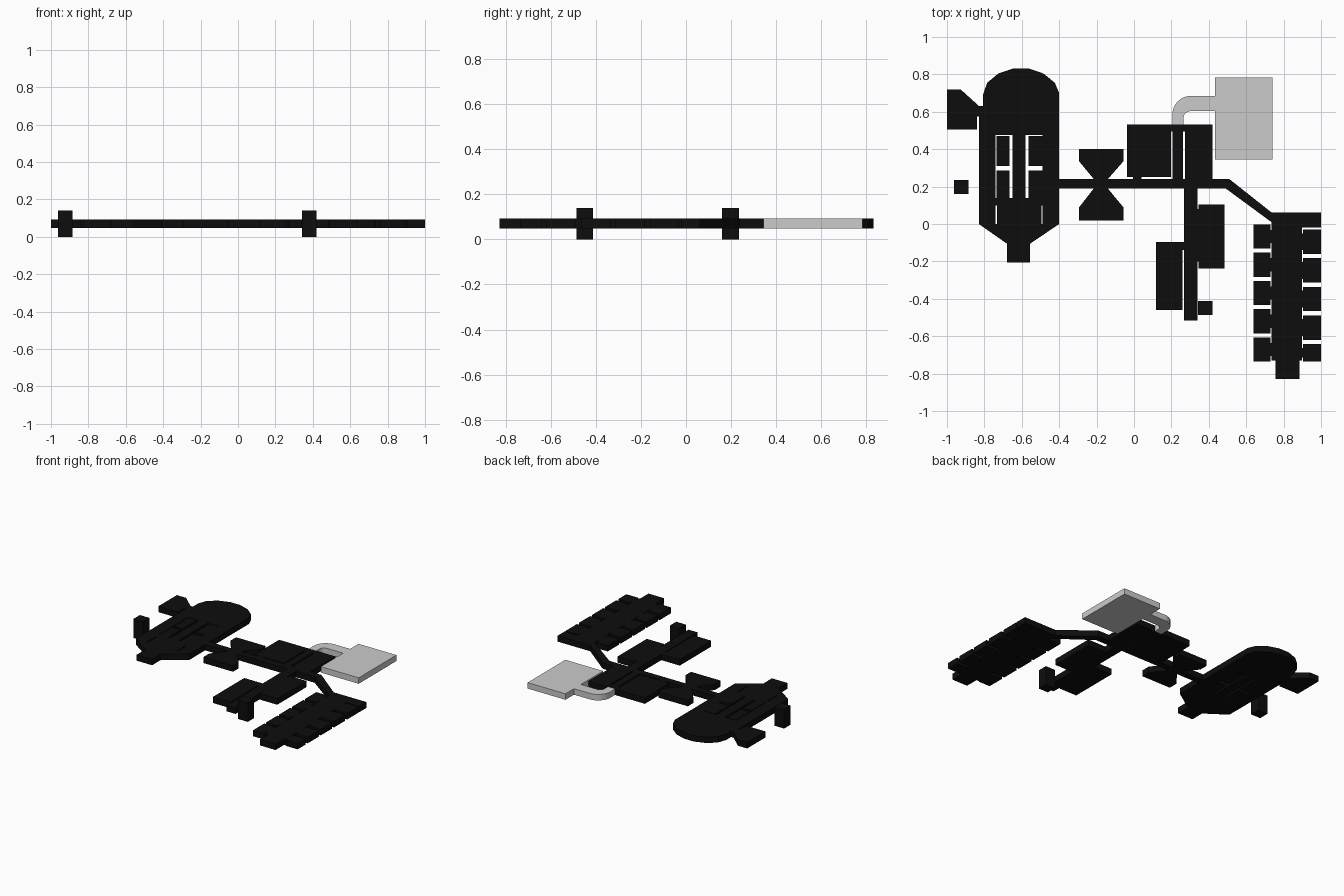
import bpy, bmesh, math

Z0, Z1 = 0.048, 0.092          # common slab thickness
black = bpy.data.materials.new("near_black")
black.diffuse_color = (0.004, 0.004, 0.004, 1)


def plate(name, pts, z0=Z0, z1=Z1, mat=black):
    """Extrude a flat outline into a slab."""
    bm = bmesh.new()
    face = bm.faces.new([bm.verts.new((x, y, z0)) for x, y in pts])
    ext = bmesh.ops.extrude_face_region(bm, geom=[face])
    for v in ext["geom"]:
        if isinstance(v, bmesh.types.BMVert):
            v.co.z = z1
    bmesh.ops.recalc_face_normals(bm, faces=bm.faces)
    me = bpy.data.meshes.new(name)
    bm.to_mesh(me)
    bm.free()
    if mat:
        me.materials.append(mat)
    ob = bpy.data.objects.new(name, me)
    bpy.context.collection.objects.link(ob)
    return ob


def box(name, x0, x1, y0, y1, z0=Z0, z1=Z1, mat=black):
    return plate(name, [(x0, y0), (x1, y0), (x1, y1), (x0, y1)], z0, z1, mat)


# Left hall: domed end, two side wings, tapered foot
plate("hall_dome", [(-0.83, 0.475), (-0.40, 0.475), (-0.40, 0.70), (-0.423, 0.755),
                    (-0.485, 0.805), (-0.565, 0.832), (-0.645, 0.832), (-0.725, 0.805),
                    (-0.785, 0.755), (-0.808, 0.69), (-0.808, 0.63), (-0.83, 0.63)])
box("hall_left_wing", -0.83, -0.74, 0, 0.475)
box("hall_right_wing", -0.488, -0.40, 0, 0.475)
plate("hall_foot", [(-0.83, 0), (-0.68, -0.105), (-0.555, -0.105), (-0.40, 0)])
box("hall_entry", -0.68, -0.555, -0.205, -0.105)

# Cells inside the hall
box("hall_spine", -0.65, -0.58, 0.14, 0.475)
for side, x0, x1 in (("left", -0.735, -0.665), ("right", -0.565, -0.488)):
    box(f"upper_cell_{side}", x0, x1, 0.31, 0.47)
    box(f"lower_cell_{side}", x0, x1, 0.14, 0.285)
box("cell_passage", -0.74, -0.488, 0.10, 0.14)
box("hall_lower_room", -0.733, -0.495, 0, 0.10)

# Side annex and the two tall blocks
plate("annex", [(-1, 0.505), (-0.84, 0.505), (-0.84, 0.575), (-0.83, 0.575),
                (-0.83, 0.632), (-0.925, 0.718), (-1, 0.718)])
box("tall_block_left", -0.963, -0.885, 0.16, 0.235, 0, 0.14)
box("tall_block_right", 0.342, 0.42, -0.486, -0.412, 0, 0.14)

# Main corridor with its bend
plate("main_corridor", [(-0.40, 0.19), (0.49, 0.19), (0.735, 0.01),
                        (0.735, 0.062), (0.51, 0.24), (-0.40, 0.24)])

# Hourglass rooms above and below the corridor
for name, s in (("flared_room_upper", 1), ("flared_room_lower", -1)):
    plate(name, [(-0.215, 0.215 + s * 0.025), (-0.14, 0.215 + s * 0.025), (-0.055, 0.212 + s * 0.125),
                 (-0.055, 0.21 + s * 0.19), (-0.295, 0.21 + s * 0.19), (-0.295, 0.212 + s * 0.125)])

# Central rooms
box("central_room_left", -0.038, 0.198, 0.25, 0.532)
box("central_room_link", -0.005, 0.04, 0.24, 0.25)
box("central_passage", 0.207, 0.262, 0.24, 0.495)
box("central_passage_head", 0.198, 0.274, 0.495, 0.532)
box("central_room_right", 0.274, 0.42, 0.25, 0.532)
box("central_right_link", 0.274, 0.42, 0.24, 0.25)

# Grey room and curved tube
N = 8
angles = [math.pi - math.pi / 2 * i / N for i in range(N + 1)]
outer = [(0.305 + 0.10 * math.cos(a), 0.585 + 0.10 * math.sin(a)) for a in angles]
inner = [(0.305 + 0.04 * math.cos(a), 0.567 + 0.037 * math.sin(a)) for a in angles]
plate("grey_tube", [(0.205, 0.532)] + outer + [(0.432, 0.685), (0.432, 0.604)]
      + inner[::-1] + [(0.265, 0.532)], mat=None)
box("grey_room", 0.432, 0.74, 0.345, 0.783, mat=None)

# South corridor and its rooms
box("south_corridor", 0.267, 0.34, -0.515, 0.19)
box("south_room_right", 0.345, 0.485, -0.237, 0.105)
box("south_right_link", 0.34, 0.345, -0.20, 0.08)
box("south_room_left", 0.117, 0.26, -0.46, -0.095)
box("south_left_link", 0.26, 0.267, -0.14, -0.095)

# Right block: central aisle with a row of rooms on each side
box("ward_aisle", 0.735, 0.897, -0.73, 0.062)
box("ward_corner", 0.897, 1.0, -0.02, 0.062)
box("ward_end_room", 0.757, 0.885, -0.828, -0.73)
for i in range(5):
    y = -0.002 - 0.151 * i
    box(f"ward_room_left_{i + 1}", 0.638, 0.73, y - 0.13, y)
    box(f"ward_left_door_{i + 1}", 0.73, 0.735, y - 0.10, y - 0.03)
    y = -0.03 - 0.153 * i
    bottom = max(y - 0.13, -0.735)
    box(f"ward_room_right_{i + 1}", 0.903, 1.0, bottom, y)
    box(f"ward_right_door_{i + 1}", 0.897, 0.903, bottom + 0.02, y - 0.02)
